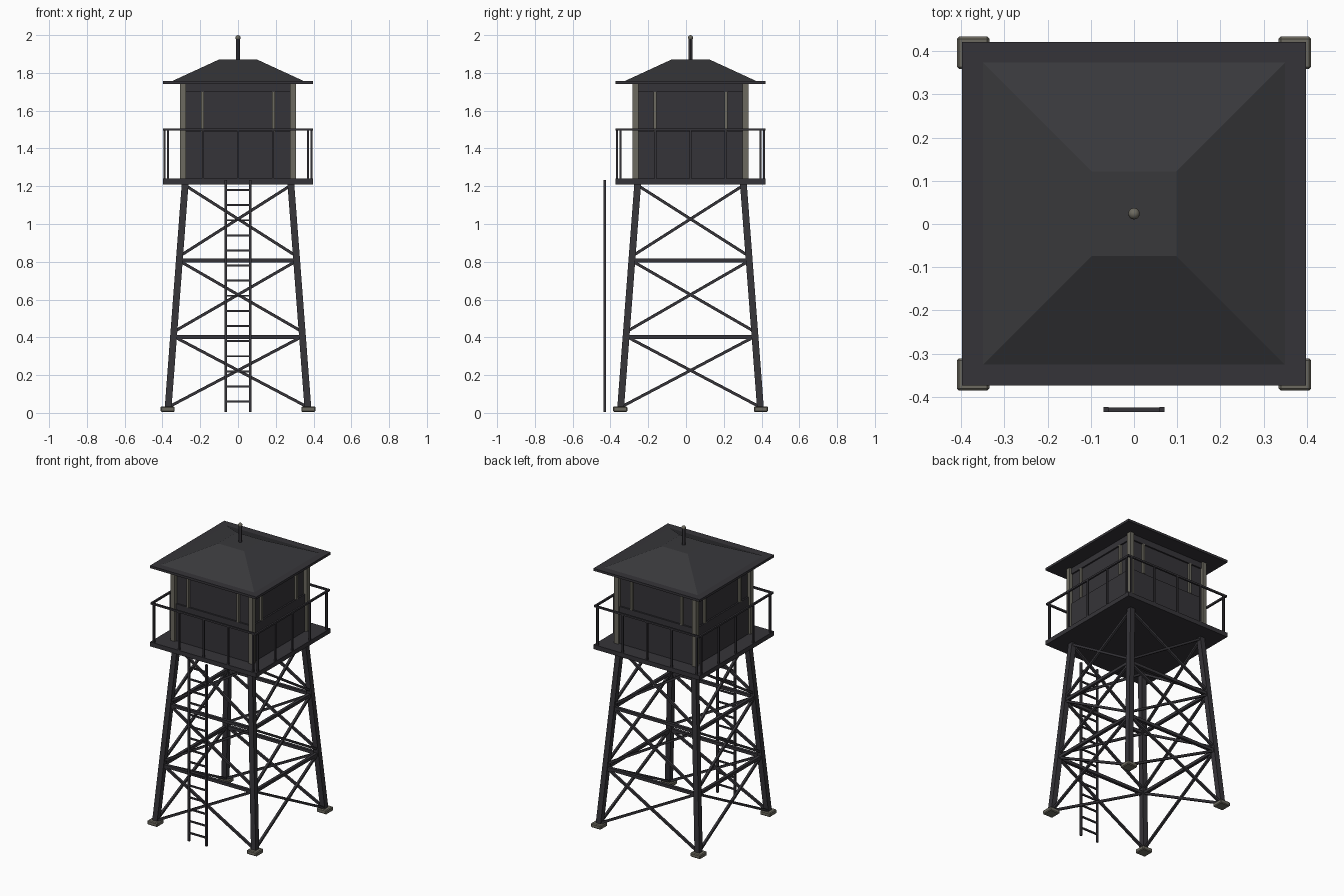
import bpy, bmesh, math
from mathutils import Vector

if "Cube" in bpy.data.objects:
    bpy.data.objects.remove(bpy.data.objects["Cube"])

CY = 0.024            # tower axis in y (the ladder stands off the front)
SIDES = [i * math.pi / 2 for i in range(4)]


def mat(name, rgb):
    m = bpy.data.materials.new(name)
    m.diffuse_color = (*rgb, 1)
    m.use_nodes = True
    m.node_tree.nodes["Principled BSDF"].inputs["Base Color"].default_value = m.diffuse_color
    return m


DARK = mat("dark_steel", (0.036, 0.034, 0.040))
ROOF = mat("roof_slate", (0.040, 0.040, 0.044))
PALE = mat("weathered_trim", (0.150, 0.143, 0.115))


def finish(name, bm, material):
    me = bpy.data.meshes.new(name)
    bmesh.ops.recalc_face_normals(bm, faces=bm.faces)
    bm.to_mesh(me)
    bm.free()
    me.materials.append(material)
    ob = bpy.data.objects.new(name, me)
    bpy.context.collection.objects.link(ob)
    return ob


def hull(bm, low, high):
    """Close two quads into a block."""
    a = [bm.verts.new(p) for p in low]
    b = [bm.verts.new(p) for p in high]
    bm.faces.new(a[::-1])
    bm.faces.new(b)
    for i in range(4):
        j = (i + 1) % 4
        bm.faces.new((a[i], a[j], b[j], b[i]))


def square(cx, cy, h, z):
    return [(cx + sx * h, cy + sy * h, z) for sx, sy in ((-1, -1), (1, -1), (1, 1), (-1, 1))]


def box(bm, x0, x1, y0, y1, z0, z1):
    hull(bm, [(x0, y0, z0), (x1, y0, z0), (x1, y1, z0), (x0, y1, z0)],
         [(x0, y0, z1), (x1, y0, z1), (x1, y1, z1), (x0, y1, z1)])


def bar(bm, p, q, w):
    """Square bar between two points."""
    p, q = Vector(p), Vector(q)
    d = (q - p).normalized()
    up = Vector((0, 0, 1)) if abs(d.z) < 0.95 else Vector((0, 1, 0))
    u = d.cross(up).normalized() * w / 2
    v = d.cross(u).normalized() * w / 2
    c = [-u - v, u - v, u + v, -u + v]
    hull(bm, [p + o for o in c], [q + o for o in c])


def four_sides(name, material, build):
    """Build the front side about the origin, then repeat it around the tower."""
    bm = bmesh.new()
    build(bm)
    src = bpy.data.meshes.new("side")
    bm.to_mesh(src)
    bm.free()
    out = bmesh.new()
    for a in SIDES:
        old = set(out.verts)
        out.from_mesh(src)
        new = [v for v in out.verts if v not in old]
        c, s = math.cos(a), math.sin(a)
        for v in new:
            x, y, z = v.co
            v.co = (c * x - s * y, s * x + c * y + CY, z)
    bpy.data.meshes.remove(src)
    return finish(name, out, material)


def leg_at(z):
    """Distance of a leg from the axis at a height."""
    return 0.372 - 0.092 * z / 1.21


# Footings with softened edges
feet = four_sides("footings", PALE, lambda bm: box(bm, 0.335, 0.41, -0.41, -0.335, 0.006, 0.034))
bev = feet.modifiers.new("soft_edges", 'BEVEL')
bev.width = 0.005
bev.segments = 1

# Splayed legs
four_sides("legs", DARK, lambda bm: hull(
    bm, square(leg_at(0.03), -leg_at(0.03), 0.018, 0.03),
    square(leg_at(1.215), -leg_at(1.215), 0.018, 1.215)))


# Horizontal girts and crossed braces
def girts(bm):
    for z in (0.402, 0.807):
        h = leg_at(z)
        bar(bm, (-h, -h, z), (h, -h, z), 0.02)


def braces(bm):
    for z0, z1 in ((0.03, 0.405), (0.43, 0.805), (0.83, 1.205)):
        a, b = leg_at(z0), leg_at(z1)
        for s in (-1, 1):
            bar(bm, (-s * a, -a, z0), (s * b, -b, z1), 0.015)


four_sides("girts", DARK, girts)
four_sides("cross_braces", DARK, braces)

# Platform
bm = bmesh.new()
box(bm, -0.397, 0.397, CY - 0.397, CY + 0.397, 1.21, 1.24)
finish("platform", bm, DARK)


# Railing
def railing(bm):
    bar(bm, (-0.396, -0.39, 1.5), (0.396, -0.39, 1.5), 0.012)
    for i in range(-2, 3):
        bar(bm, (i * 0.185, -0.39, 1.24), (i * 0.185, -0.39, 1.5), 0.011)


four_sides("railing", DARK, railing)

# Cabin walls, sill and header bands
bm = bmesh.new()
box(bm, -0.282, 0.282, CY - 0.282, CY + 0.282, 1.24, 1.75)
finish("cabin_walls", bm, DARK)


def bands(bm):
    box(bm, -0.28, 0.28, -0.292, -0.28, 1.24, 1.49)
    box(bm, -0.28, 0.28, -0.292, -0.28, 1.70, 1.745)


four_sides("wall_bands", DARK, bands)

# Corner posts and window mullions
four_sides("corner_posts", PALE, lambda bm: box(bm, 0.276, 0.306, -0.306, -0.276, 1.24, 1.745))


def mullions(bm):
    for x in (-0.187, 0.187):
        box(bm, x - 0.008, x + 0.008, -0.296, -0.28, 1.49, 1.70)


four_sides("window_mullions", PALE, mullions)

# Roof: eave slab and truncated hip
bm = bmesh.new()
box(bm, -0.398, 0.398, CY - 0.398, CY + 0.398, 1.74, 1.756)
finish("eave", bm, DARK)
bm = bmesh.new()
hull(bm, square(0, CY, 0.35, 1.756), square(0, CY, 0.098, 1.872))
finish("hip_roof", bm, ROOF)

# Roof mast with a rounded tip
bpy.ops.mesh.primitive_cylinder_add(vertices=12, radius=0.011, depth=0.125, location=(0, CY, 1.927))
mast = bpy.context.object
mast.name = "mast"
mast.data.materials.append(DARK)
bpy.ops.object.shade_smooth_by_angle()
bpy.ops.mesh.primitive_uv_sphere_add(segments=12, ring_count=8, radius=0.0135, location=(0, CY, 1.9865))
tip = bpy.context.object
tip.name = "mast_tip"
tip.data.materials.append(PALE)
bpy.ops.object.shade_smooth_by_angle()

# Ladder
bm = bmesh.new()
for x in (-0.065, 0.065):
    box(bm, x - 0.006, x + 0.006, -0.436, -0.424, 0.004, 1.232)
for i in range(15):
    z = 0.06 + i * 0.08
    bar(bm, (-0.065, -0.43, z), (0.065, -0.43, z), 0.01)
finish("ladder", bm, DARK)
